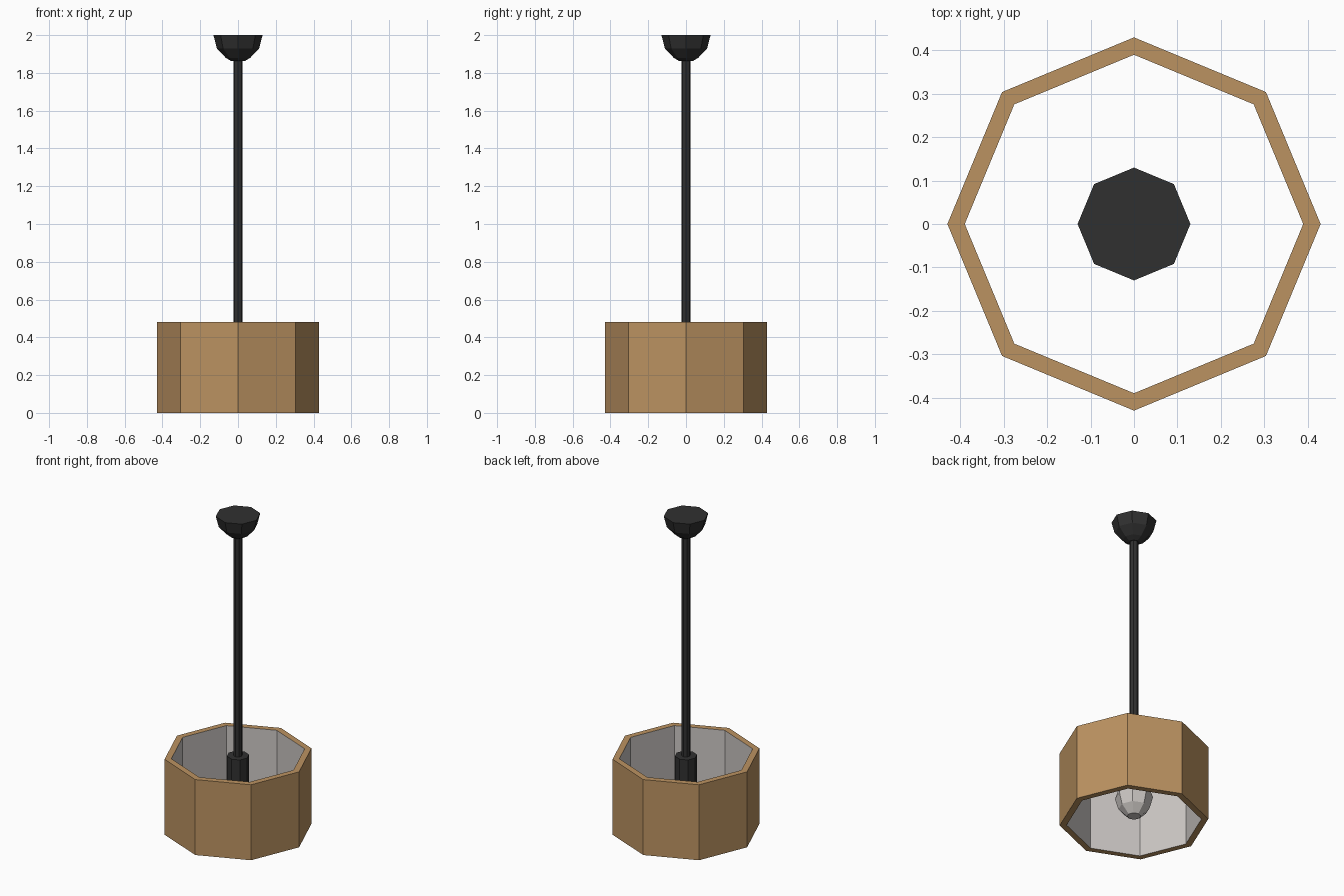
import bpy, bmesh
from math import cos, sin, tau

if "Cube" in bpy.data.objects:
    bpy.data.objects.remove(bpy.data.objects["Cube"])

SIDES = 8


def material(name, rgb):
    m = bpy.data.materials.new(name)
    m.diffuse_color = (*rgb, 1)
    m.use_nodes = True
    m.node_tree.nodes["Principled BSDF"].inputs["Base Color"].default_value = m.diffuse_color
    return m


wood = material("wood", (0.50, 0.29, 0.12))
black = material("black_metal", (0.03, 0.03, 0.03))
white = material("pale_lining", (0.60, 0.57, 0.55))


def lathe(name, profile, mats, closed=False, slots=None):
    """Spin an (r, z) profile into a flat-faced octagonal solid.
    Closed profiles make a ring; open ones get capped at both ends."""
    bm = bmesh.new()
    rings = [[bm.verts.new((r * cos(tau * i / SIDES), r * sin(tau * i / SIDES), z))
              for i in range(SIDES)] for r, z in profile]
    count = len(rings) if closed else len(rings) - 1
    for k in range(count):
        a, b = rings[k], rings[(k + 1) % len(rings)]
        for i in range(SIDES):
            j = (i + 1) % SIDES
            f = bm.faces.new((a[i], a[j], b[j], b[i]))
            f.material_index = slots[k] if slots else 0
    if not closed:
        bm.faces.new(rings[0])
        bm.faces.new(rings[-1])
    bmesh.ops.recalc_face_normals(bm, faces=bm.faces)
    me = bpy.data.meshes.new(name)
    bm.to_mesh(me)
    bm.free()
    for m in mats:
        me.materials.append(m)
    ob = bpy.data.objects.new(name, me)
    bpy.context.collection.objects.link(ob)
    return ob


# Open wooden drum shade with a pale inner face
lathe("shade", [(0.43, 0), (0.43, 0.48), (0.39, 0.48), (0.39, 0)],
      [wood, white], closed=True, slots=[0, 0, 1, 0])

# Ceiling canopy, hanging rod and lamp socket
lathe("ceiling_canopy", [(0.13, 2.0), (0.112, 1.93), (0.065, 1.88), (0.035, 1.862)], [black])
lathe("hanging_rod", [(0.025, 0.44), (0.025, 1.88)], [black])
lathe("lamp_socket", [(0.065, 0.25), (0.065, 0.47)], [black])

# Faceted bulb
lathe("bulb", [(0.05, 0.27), (0.09, 0.22), (0.11, 0.16), (0.09, 0.09), (0.04, 0.04)], [white])
